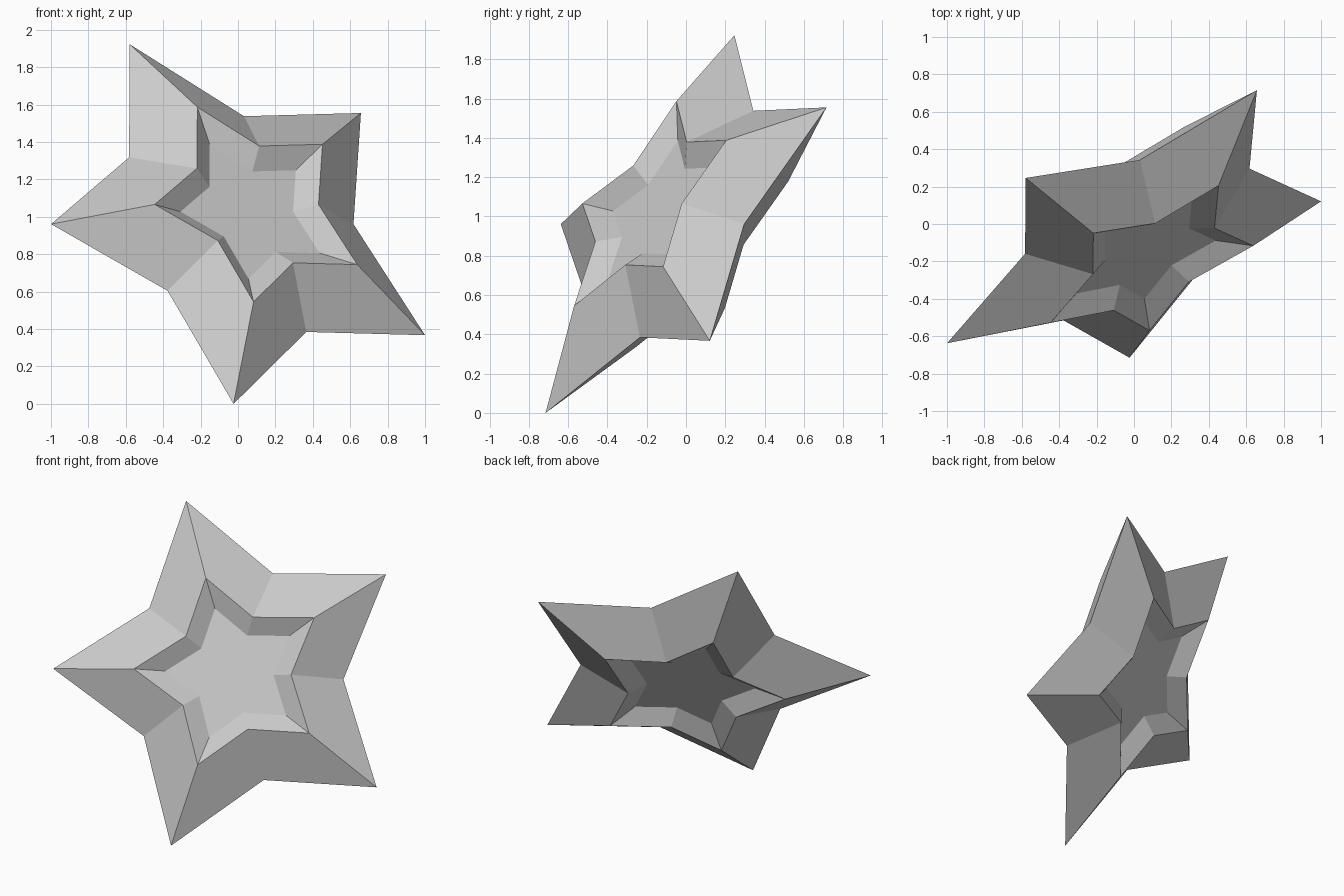
import bpy, bmesh, math

cube = bpy.data.objects.get("Cube")
if cube:
    bpy.data.objects.remove(cube, do_unlink=True)

# Single flat grey
grey = bpy.data.materials.new("light grey")
grey.use_nodes = True
grey.diffuse_color = (0.6, 0.6, 0.6, 1)
grey.node_tree.nodes["Principled BSDF"].inputs["Base Color"].default_value = (0.6, 0.6, 0.6, 1)

POINTS = 5
VALLEY = 0.6                    # valley radius relative to tip radius
RIM = (1.167, 0.0)              # (tip radius, height) of the outer edge
RIDGE = (0.632, 0.21)           # raised star-shaped ridge
FLOOR = (0.435, 0.133)          # sunken star-shaped floor

bm = bmesh.new()


def star_ring(radius, height):
    """Ring of alternating tips and valleys, first tip on -x."""
    ring = []
    for i in range(POINTS * 2):
        a = math.pi + i * math.pi / POINTS
        r = radius * (VALLEY if i % 2 else 1)
        ring.append(bm.verts.new((r * math.cos(a), r * math.sin(a), height)))
    return ring


def bridge(a, b):
    n = len(a)
    for i in range(n):
        j = (i + 1) % n
        bm.faces.new((a[i], a[j], b[j], b[i]))


# Shared rim, then sloped arms, recess wall and floor on both sides
rim = star_ring(*RIM)
for side in (1, -1):
    ridge = star_ring(RIDGE[0], side * RIDGE[1])
    floor = star_ring(FLOOR[0], side * FLOOR[1])
    bridge(rim, ridge)
    bridge(ridge, floor)
    bm.faces.new(floor)

bmesh.ops.recalc_face_normals(bm, faces=bm.faces[:])
mesh = bpy.data.meshes.new("star")
bm.to_mesh(mesh)
bm.free()
mesh.materials.append(grey)

# Tilt back and turn the star
star = bpy.data.objects.new("star", mesh)
bpy.context.collection.objects.link(star)
star.rotation_euler = (math.radians(60), 0, math.radians(30))
star.location = (0.011, -0.054, 0.961)
